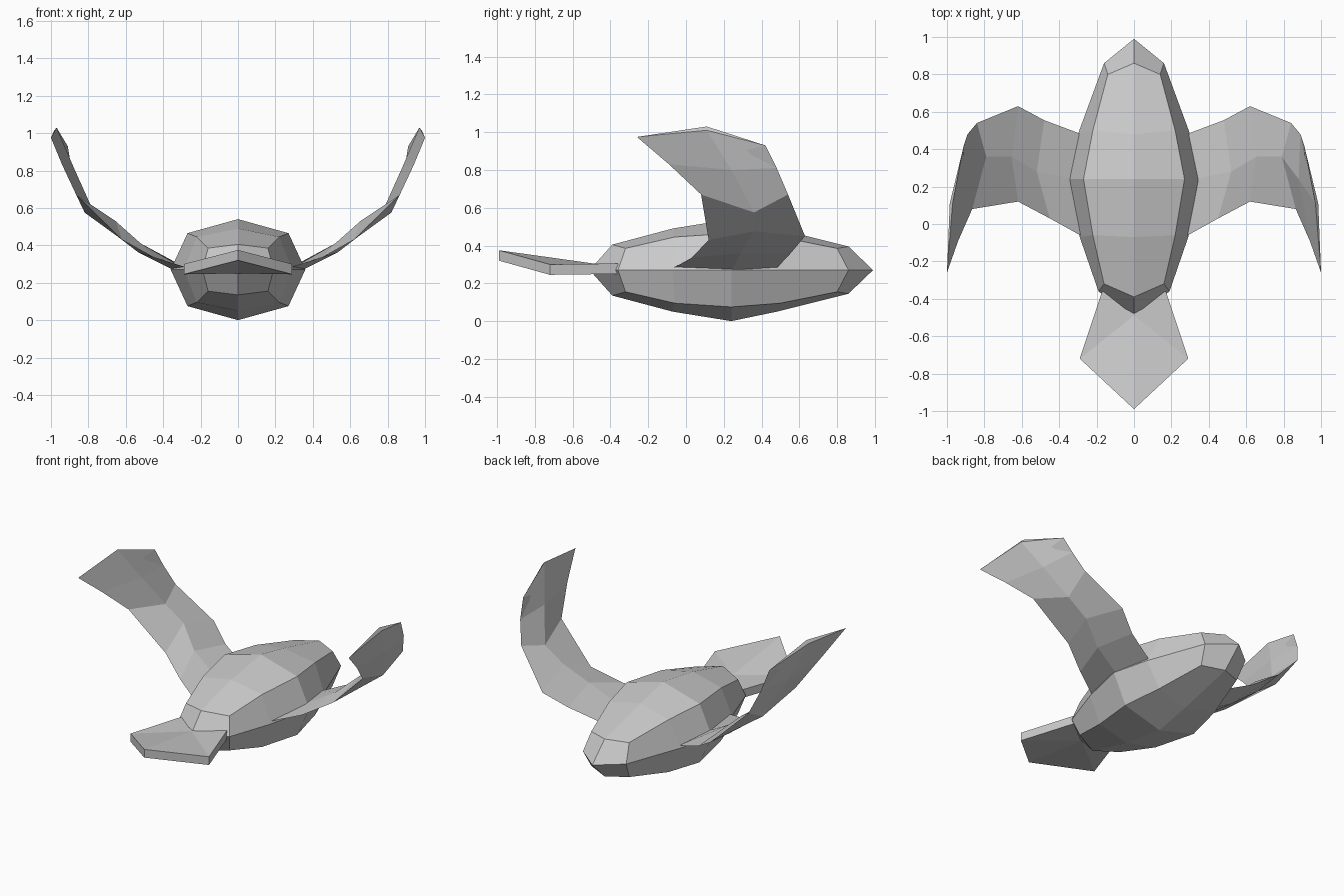
import bpy, bmesh

if "Cube" in bpy.data.objects:
    bpy.data.objects.remove(bpy.data.objects["Cube"])


def make_object(name, verts, faces):
    bm = bmesh.new()
    vs = [bm.verts.new(v) for v in verts]
    for f in faces:
        bm.faces.new([vs[i] for i in f])
    bmesh.ops.recalc_face_normals(bm, faces=bm.faces)
    mesh = bpy.data.meshes.new(name)
    bm.to_mesh(mesh)
    bm.free()
    obj = bpy.data.objects.new(name, mesh)
    bpy.context.collection.objects.link(obj)
    return obj


def bridge(rings, n):
    """Quads joining consecutive rings of n points."""
    return [(r * n + i, r * n + (i + 1) % n, (r + 1) * n + (i + 1) % n, (r + 1) * n + i)
            for r in range(rings - 1) for i in range(n)]


# Body: eight-sided rings, symmetric about z = 0.27, closed by four quads at each tip
MID = 0.27
# (top y, half height), (corner x, y, half height), (side x, y)
sections = [
    ((-0.39, 0.135), (0.16, -0.32, 0.115), (0.19, -0.36)),
    ((-0.07, 0.22), (0.22, -0.06, 0.175), (0.29, -0.07)),
    ((0.24, 0.27), (0.27, 0.24, 0.195), (0.36, 0.24)),
    ((0.48, 0.22), (0.22, 0.50, 0.175), (0.30, 0.48)),
    ((0.86, 0.125), (0.14, 0.80, 0.115), (0.16, 0.86)),
]
verts = []
for (ty, th), (cx, cy, ch), (sx, sy) in sections:
    verts += [(0, ty, MID + th), (cx, cy, MID + ch), (sx, sy, MID), (cx, cy, MID - ch),
              (0, ty, MID - th), (-cx, cy, MID - ch), (-sx, sy, MID), (-cx, cy, MID + ch)]
faces = bridge(len(sections), 8)
for start, tip_y in ((0, -0.51), (32, 0.99)):
    tip = len(verts)
    verts.append((0, tip_y, MID))
    faces += [(tip, start + i, start + i + 1, start + (i + 2) % 8) for i in (0, 2, 4, 6)]
make_object("body", verts, faces)

# Wings: lens-shaped sections of leading edge, upper middle, trailing edge, lower middle
wing = [
    ((0.28, 0.48, 0.28), (0.33, 0.24, 0.30), (0.27, -0.07, 0.28), (0.33, 0.24, 0.26)),
    ((0.48, 0.555, 0.36), (0.52, 0.28, 0.41), (0.45, 0.03, 0.335), (0.53, 0.29, 0.36)),
    ((0.62, 0.63, 0.45), (0.655, 0.36, 0.53), (0.62, 0.12, 0.43), (0.68, 0.36, 0.475)),
    ((0.84, 0.54, 0.67), (0.79, 0.36, 0.62), (0.865, 0.08, 0.67), (0.82, 0.36, 0.575)),
    ((0.89, 0.48, 0.81), (0.88, 0.24, 0.82), (0.94, -0.09, 0.83), (0.92, 0.24, 0.80)),
    ((0.91, 0.42, 0.93), (0.97, 0.11, 1.03), (1.00, -0.26, 0.975), (0.985, 0.11, 1.01)),
]
for side, sign in (("right", 1), ("left", -1)):
    pts = [(sign * x, y, z) for section in wing for x, y, z in section]
    make_object(side + "_wing", pts,
                bridge(len(wing), 4) + [(0, 1, 2, 3), (20, 21, 22, 23)])

# Fan plate: five-cornered outline, thickened, with its point raised
outline = [(-0.17, -0.36, 0.25), (-0.29, -0.72, 0.245), (0, -0.99, 0.32),
           (0.29, -0.72, 0.245), (0.17, -0.36, 0.25), (0, -0.49, 0.25)]
pts = outline + [(x, y, z + 0.055) for x, y, z in outline]
half = [(0, 1, 5), (1, 2, 5), (2, 3, 5), (3, 4, 5), (4, 0, 5)]
walls = [(i, (i + 1) % 5, (i + 1) % 5 + 6, i + 6) for i in range(5)]
make_object("tail_fan", pts, half + [tuple(i + 6 for i in f) for f in half] + walls)
